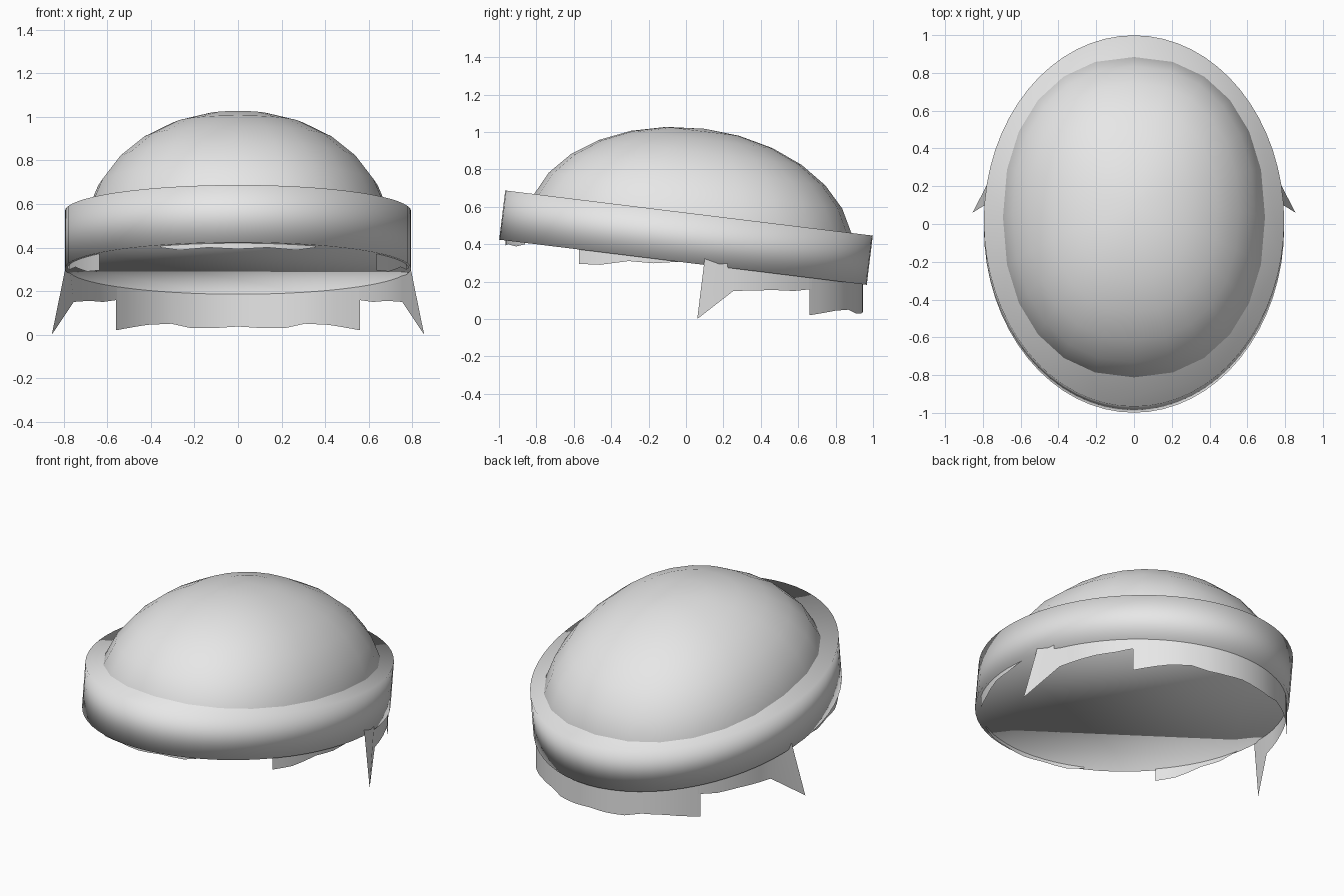
import bpy, bmesh, math
from mathutils import Matrix

if "Cube" in bpy.data.objects:
    bpy.data.objects.remove(bpy.data.objects["Cube"])

TILT = math.radians(-7)
FRAME = Matrix.Translation((0, 0, 0.435)) @ Matrix.Rotation(TILT, 4, 'X')

grey = bpy.data.materials.new("light grey")
grey.diffuse_color = (0.8, 0.8, 0.8, 1)
grey.use_nodes = True
grey.node_tree.nodes["Principled BSDF"].inputs["Base Color"].default_value = grey.diffuse_color


def finish(bm, name, matrix=None):
    """Turn a bmesh into a smooth grey object."""
    if matrix:
        bm.transform(matrix)
    for f in bm.faces:
        f.smooth = True
    me = bpy.data.meshes.new(name)
    bm.to_mesh(me)
    bm.free()
    me.materials.append(grey)
    ob = bpy.data.objects.new(name, me)
    bpy.context.collection.objects.link(ob)
    return ob


def spow(v, p):
    return math.copysign(abs(v) ** p, v)


# Band: closed, tilted oval drum with softly shaded rims
bm = bmesh.new()
bmesh.ops.create_cone(bm, cap_ends=True, segments=64, radius1=1, radius2=1, depth=0.265)
bmesh.ops.scale(bm, vec=(0.795, 0.99, 1), verts=bm.verts)
finish(bm, "band", FRAME)

# Crown: slightly squarish half ellipsoid rising out of the band
bm = bmesh.new()
SEG, RINGS = 24, 7
rows = []
for r in range(RINGS):
    e = math.pi / 2 * r / RINGS
    row = []
    for s in range(SEG):
        a = 2 * math.pi * s / SEG
        row.append(bm.verts.new((0.712 * math.cos(e) * spow(math.cos(a), 0.9),
                                 0.02 + 0.877 * math.cos(e) * spow(math.sin(a), 0.9),
                                 0.59 * math.sin(e))))
    rows.append(row)
top = bm.verts.new((0, 0.03, 0.59))
for s in range(SEG):
    n = (s + 1) % SEG
    for lo, hi in zip(rows, rows[1:]):
        bm.faces.new((lo[s], lo[n], hi[n], hi[s]))
    bm.faces.new((rows[-1][s], rows[-1][n], top))
finish(bm, "crown", FRAME)


# Hair: thin sheets hanging from inside the band; t is the angle from the back
def hair_point(t, z):
    t = math.radians(t)
    return (0.785 * math.sin(t), -0.01 + 0.955 * math.cos(t), z)


def root_z(y):
    return 0.435 + y * math.tan(TILT) - 0.05


def hair_sheet(name, keys, tip=None):
    cols = []
    for (t0, z0), (t1, z1) in zip(keys, keys[1:]):
        n = max(1, round(abs(t1 - t0) / 5))
        cols += [(t0 + (t1 - t0) * i / n, z0 + (z1 - z0) * i / n) for i in range(n)]
    cols.append(keys[-1])
    bm = bmesh.new()
    for side in (1, -1):
        prev = None
        ends = [(hair_point(t, z), t) for t, z in cols]
        if tip:
            ends.append((tip, 83))
        for low, t in ends:
            x, y, _ = hair_point(t, 0)
            cur = (bm.verts.new((side * low[0], low[1], low[2])),
                   bm.verts.new((side * x, y, root_z(y))))
            if prev:
                quad = (prev[0], cur[0], cur[1], prev[1])
                bm.faces.new(quad if side < 0 else quad[::-1])
            prev = cur
    bmesh.ops.remove_doubles(bm, verts=bm.verts, dist=0.0005)
    bmesh.ops.recalc_face_normals(bm, faces=bm.faces)
    # Make the sheet face outward
    f = max(bm.faces, key=lambda q: q.calc_area())
    c = f.calc_center_median()
    if f.normal.x * c.x + f.normal.y * c.y < 0:
        bmesh.ops.reverse_faces(bm, faces=bm.faces)
    finish(bm, name)


hair_sheet("back_hair", [(0, .037), (8, .03), (16, .03), (23, .05), (32, .045), (45.5, .02)])
hair_sheet("sideburn_hair", [(44.5, .16), (52, .15), (60, .155), (74, .15)], tip=(0.855, 0.06, 0.0))
hair_sheet("temple_hair", [(88, .31), (100, .298), (108, .31), (118, .29), (126, .295)])
hair_sheet("front_hair", [(153, .40), (160, .388), (170, .40), (180, .393)])
